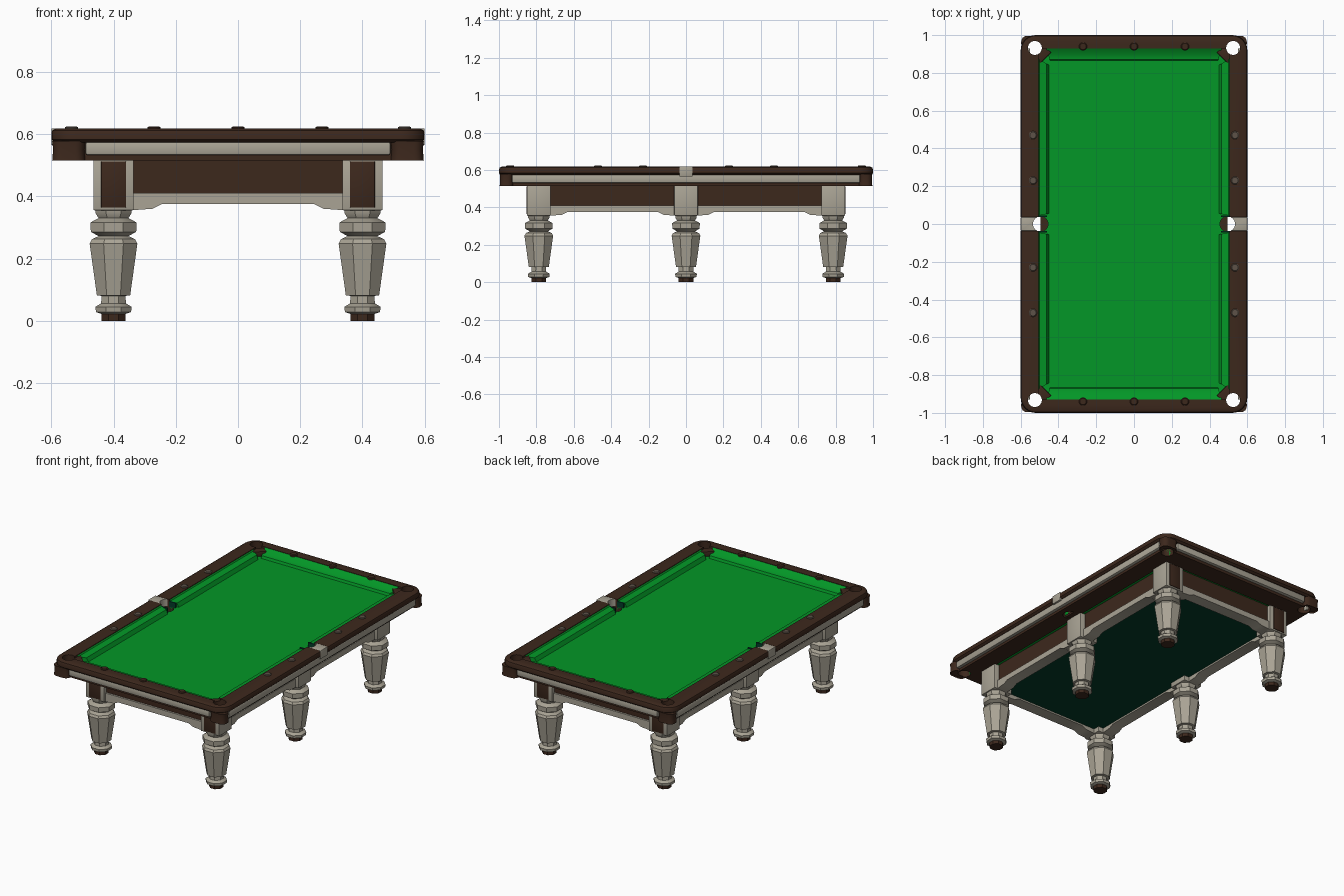
import bpy, bmesh, math
from mathutils import Matrix, Vector

if "Cube" in bpy.data.objects:
    bpy.data.objects.remove(bpy.data.objects["Cube"])


def material(name, rgb):
    m = bpy.data.materials.new(name)
    m.use_nodes = True
    m.diffuse_color = (*rgb, 1)
    m.node_tree.nodes["Principled BSDF"].inputs["Base Color"].default_value = (*rgb, 1)
    return m


WOOD = material("dark brown wood", (0.046, 0.021, 0.012))
STONE = material("warm grey paint", (0.4, 0.37, 0.3))
CLOTH = material("green cloth", (0.001, 0.31, 0.02))
DARK_GREEN = material("dark green lining", (0.001, 0.045, 0.022))
WORN = material("worn brown grey", (0.11, 0.085, 0.065))
made = []
SIGNS = (-1, 1)


def finish(name, bm, mat, bevel=0):
    bmesh.ops.recalc_face_normals(bm, faces=bm.faces)
    if bevel:
        bmesh.ops.bevel(bm, geom=bm.edges[:], offset=bevel, segments=2,
                        affect='EDGES', profile=0.5)
    mesh = bpy.data.meshes.new(name)
    bm.to_mesh(mesh)
    bm.free()
    ob = bpy.data.objects.new(name, mesh)
    bpy.context.collection.objects.link(ob)
    mesh.materials.append(mat)
    made.append(ob)
    return ob


def box(name, x, y, z, mat, bevel=0, turn=0):
    """Box from (low, high) pairs, optionally turned about its own centre."""
    lo, hi = Vector((min(x), min(y), z[0])), Vector((max(x), max(y), z[1]))
    bm = bmesh.new()
    bmesh.ops.create_cube(bm, size=1, matrix=Matrix.Translation((lo + hi) / 2)
                          @ Matrix.Rotation(turn, 4, 'Z')
                          @ Matrix.Diagonal((*(hi - lo), 1)))
    return finish(name, bm, mat, bevel)


def ring(bm, hx, hy, r, z, cx=0, cy=0, n=6):
    """Rounded rectangle of vertices."""
    out = []
    for q, (sx, sy) in enumerate(((1, 1), (-1, 1), (-1, -1), (1, -1))):
        for i in range(n + 1):
            a = math.pi / 2 * (q + i / n)
            out.append(bm.verts.new((cx + sx * (hx - r) + r * math.cos(a),
                                     cy + sy * (hy - r) + r * math.sin(a), z)))
    return out


def skin(bm, loops, closed):
    n = len(loops[0])
    pairs = list(zip(loops, loops[1:])) + ([(loops[-1], loops[0])] if closed else [])
    for a, b in pairs:
        for i in range(n):
            j = (i + 1) % n
            bm.faces.new((a[i], a[j], b[j], b[i]))
    if not closed:
        bm.faces.new(loops[0])
        bm.faces.new(loops[-1])


def loft(name, specs, mat, closed=True, centre=(0, 0)):
    bm = bmesh.new()
    skin(bm, [ring(bm, *s, *centre) for s in specs], closed)
    return finish(name, bm, mat)


def lathe(name, profile, x, y, sides, mat):
    bm = bmesh.new()
    loops = []
    for r, z in profile:
        loops.append([bm.verts.new((x + r * math.cos(2 * math.pi * (i + 0.5) / sides),
                                    y + r * math.sin(2 * math.pi * (i + 0.5) / sides), z))
                      for i in range(sides)])
    skin(bm, loops, False)
    return finish(name, bm, mat)


def prism(name, outline, place, t0, t1, mat):
    """Extrude a 2D outline between depths t0 and t1; place maps (u, z, t) to 3D."""
    bm = bmesh.new()
    skin(bm, [[bm.verts.new(place(u, z, t)) for u, z in outline] for t in (t0, t1)], False)
    return finish(name, bm, mat)


def cut(ob, cutters):
    bpy.context.view_layer.objects.active = ob
    for c in cutters:
        mod = ob.modifiers.new("cut", 'BOOLEAN')
        mod.operation, mod.solver, mod.object = 'DIFFERENCE', 'EXACT', c
        bpy.ops.object.modifier_apply(modifier=mod.name)


# Pocket cutters
corners = [(sx, sy) for sx in SIGNS for sy in SIGNS]
cutters = [lathe("corner_cutter", [(0.037, 0.4), (0.037, 0.8)], sx * 0.525, sy * 0.932, 24, WOOD)
           for sx, sy in corners]
cutters += [lathe("side_cutter", [(0.04, 0.45), (0.04, 0.8)], sx * 0.495, 0, 24, WOOD)
            for sx in SIGNS]

# Rail, fascia below it and cloth bed
rail = loft("top_rail", [(0.588, 0.988, 0.07, 0.573), (0.6, 1.0, 0.08, 0.583),
                         (0.6, 1.0, 0.08, 0.602), (0.596, 0.996, 0.076, 0.612),
                         (0.585, 0.985, 0.066, 0.618), (0.505, 0.93, 0.004, 0.618),
                         (0.505, 0.93, 0.004, 0.573)], WOOD)
fascia = loft("fascia", [(0.568, 0.965, 0.04, 0.515), (0.568, 0.965, 0.04, 0.5745),
                         (0.45, 0.84, 0.01, 0.5745), (0.45, 0.84, 0.01, 0.515)], WOOD)
bed = box("cloth_bed", (-0.508, 0.508), (-0.933, 0.933), (0.52, 0.576), CLOTH)
gap = box("bracket_cutter", (-0.7, 0.7), (-0.036, 0.036), (0.5735, 0.7), WOOD)
cut(rail, cutters + [gap])
cut(fascia, cutters)
cut(bed, cutters)

# Corner castings and jaws around the pockets
for k, (sx, sy) in enumerate(corners):
    casting = loft("corner_casting", [(0.048, 0.034, 0.028, 0.522), (0.053, 0.036, 0.03, 0.515),
                                      (0.05, 0.034, 0.03, 0.55), (0.053, 0.036, 0.03, 0.578)],
                   WOOD, False, (sx * 0.544, sy * 0.96))
    jaw = box("corner_jaw", (sx * 0.445, sx * 0.53), (sy * 0.87, sy * 0.925), (0.57, 0.607),
              WOOD, 0.004, -sx * sy * math.pi / 4)
    cut(casting, [cutters[k]])
    cut(jaw, [cutters[k]])

# Side pockets: grey bracket through the rail, lined jaws and shelf
for k, sx in enumerate(SIGNS):
    bracket = box("side_bracket", (sx * 0.515, sx * 0.6), (-0.036, 0.036), (0.565, 0.6185), STONE, 0.003)
    cut(bracket, [cutters[4 + k]])
    box("side_pocket_shelf", (sx * 0.44, sx * 0.495), (-0.042, 0.042), (0.518, 0.53), WOOD)
    for sy in SIGNS:
        box("side_jaw", (sx * 0.46, sx * 0.505), (sy * 0.037, sy * 0.046), (0.57, 0.606), DARK_GREEN)

# Cushions: steep against the end rails, nearly flat along the sides
END = [(0, 0.617), (0.5, 0.594), (0.95, 0.591), (1.05, 0.575), (0, 0.575)]
SIDE = [(0, 0.617), (0.15, 0.607), (0.9, 0.6), (1.15, 0.575), (0, 0.575)]


def cushion(name, profile, a, b, width, trim_a, trim_b, place):
    bm = bmesh.new()
    skin(bm, [[bm.verts.new(place(end + t * d * width, d * width, z)) for d, z in profile]
              for end, t in ((a, trim_a), (b, -trim_b))], False)
    return finish(name, bm, CLOTH)


for s in SIGNS:
    cushion("end_cushion", END, -0.465, 0.465, 0.064, 0.3, 0.3,
            lambda u, d, z: (u, s * (0.932 - d), z))
    for sy in SIGNS:
        cushion("side_cushion", SIDE, 0.044, 0.875, 0.05, 0.2, 0.6,
                lambda u, d, z: (s * (0.507 - d), sy * u, z))

# Grey mouldings under the rail
for s in SIGNS:
    box("end_moulding", (-0.49, 0.49), (s * 0.95, s * 0.986), (0.533, 0.574), STONE, 0.006)
    box("side_moulding", (s * 0.55, s * 0.588), (-0.93, 0.93), (0.531, 0.574), STONE, 0.006)

# Raised studs on the rail
STUD = [(0.022, 0.612), (0.022, 0.621), (0.017, 0.625)]
for s in SIGNS:
    for x in (-0.27, 0, 0.27):
        lathe("end_stud", STUD, x, s * 0.94, 12, WOOD)
    for y in (-0.47, -0.23, 0.23, 0.47):
        lathe("side_stud", STUD, s * 0.535, y, 12, WORN)

# Aprons with arched grey skirts, and the board under the bed
def skirt_outline(a, b):
    return [(a, 0.41), (a, 0.355), (a + 0.07, 0.36), (a + 0.1, 0.375),
            (b - 0.1, 0.375), (b - 0.07, 0.36), (b, 0.355), (b, 0.41)]


for s in SIGNS:
    box("end_apron", (-0.36, 0.36), (s * 0.79, s * 0.828), (0.405, 0.518), WOOD)
    box("side_apron", (s * 0.395, s * 0.432), (-0.78, 0.78), (0.405, 0.518), WOOD)
    prism("end_skirt", skirt_outline(-0.345, 0.345), lambda u, z, t: (u, s * t, z), 0.765, 0.84, STONE)
    for sy in SIGNS:
        prism("side_skirt", skirt_outline(0.05, 0.735), lambda u, z, t: (s * t, sy * u, z),
              0.37, 0.443, STONE)
box("under_board", (-0.39, 0.39), (-0.78, 0.78), (0.385, 0.4), DARK_GREEN)

# Six legs: square head, turned eight-sided shaft and brown foot
LEG = [(0.042, 0), (0.042, 0.022), (0.061, 0.028), (0.063, 0.045), (0.043, 0.056), (0.042, 0.08),
       (0.058, 0.082), (0.083, 0.248), (0.075, 0.262), (0.052, 0.272), (0.079, 0.286),
       (0.08, 0.316), (0.052, 0.33), (0.062, 0.345), (0.062, 0.36)]
for sx in SIGNS:
    for y in (-0.787, 0, 0.787):
        x = sx * 0.4
        leg = lathe("leg", LEG, x, y, 8, STONE)
        leg.data.materials.append(WOOD)
        for f in leg.data.polygons:
            f.material_index = int(f.center.z < 0.022)
        box("leg_head", (x - 0.065, x + 0.065), (y - 0.063, y + 0.063), (0.355, 0.518), STONE, 0.004)
        if y:
            face = y + math.copysign(0.063, y)
            box("leg_panel", (x - 0.04, x + 0.04), (face - 0.004, face + 0.004), (0.364, 0.512), WOOD, 0.002)

# Remove the cutters and shade
for c in cutters + [gap]:
    made.remove(c)
    bpy.data.objects.remove(c)
bpy.ops.object.select_all(action='DESELECT')
for ob in made:
    ob.select_set(True)
bpy.context.view_layer.objects.active = made[0]
bpy.ops.object.shade_smooth_by_angle(angle=math.radians(35))
